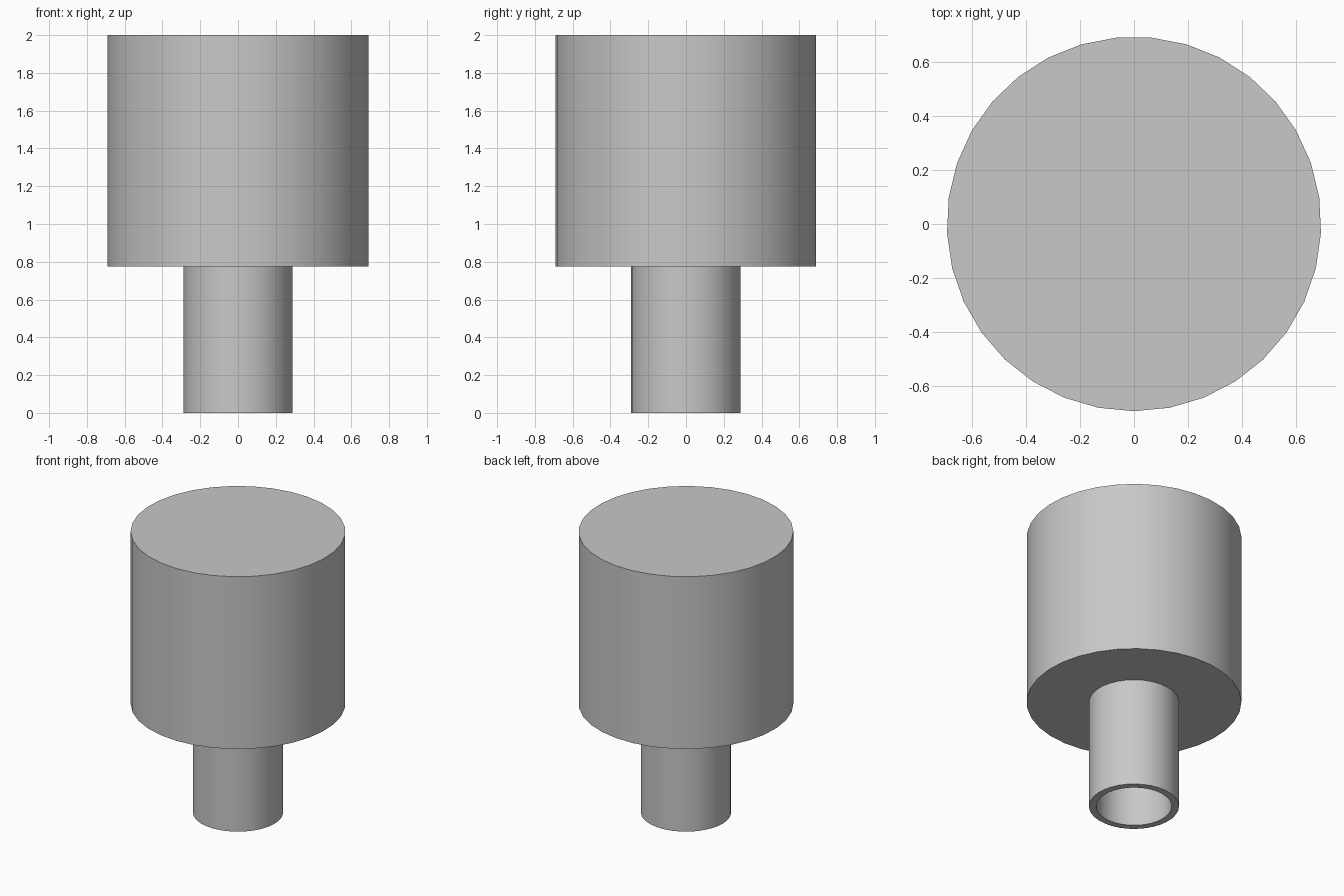
import bpy
import bmesh
import math
from mathutils import Matrix

SIDES = 33
HEAD_R, HEAD_Z, TOP_Z = 0.692, 0.775, 2.0
STEM_R, BORE_R = 0.29, 0.243

cube = bpy.data.objects.get("Cube")
if cube:
    bpy.data.objects.remove(cube, do_unlink=True)

grey = bpy.data.materials.new("light_grey")
grey.use_nodes = True
colour = (0.58, 0.58, 0.58, 1)
grey.diffuse_color = colour
grey.node_tree.nodes["Principled BSDF"].inputs["Base Color"].default_value = colour


def ring(bm, radius, z):
    """Ring of vertices with one corner pointing to the front."""
    step = math.tau / SIDES
    return [bm.verts.new((radius * math.sin(i * step),
                          -radius * math.cos(i * step), z)) for i in range(SIDES)]


def lathe(name, profile):
    """Turn a (radius, z) profile into a solid, capping both ends."""
    bm = bmesh.new()
    rings = [ring(bm, r, z) for r, z in profile]
    for a, b in zip(rings, rings[1:]):
        for i in range(SIDES):
            j = (i + 1) % SIDES
            bm.faces.new((a[i], a[j], b[j], b[i]))
    bm.faces.new(rings[0])
    bm.faces.new(rings[-1])
    bmesh.ops.recalc_face_normals(bm, faces=bm.faces)
    mesh = bpy.data.meshes.new(name)
    bm.to_mesh(mesh)
    bm.free()
    mesh.materials.append(grey)
    obj = bpy.data.objects.new(name, mesh)
    bpy.context.collection.objects.link(obj)
    bpy.ops.object.select_all(action="DESELECT")
    obj.select_set(True)
    bpy.context.view_layer.objects.active = obj
    bpy.ops.object.shade_smooth_by_angle(angle=math.radians(30))
    return obj


# One turned body: bore ceiling, bore wall, stem rim, stem, shoulder, head
lathe("knob_with_hollow_stem", [
    (BORE_R, HEAD_Z), (BORE_R, 0), (STEM_R, 0), (STEM_R, HEAD_Z),
    (HEAD_R, HEAD_Z), (HEAD_R, TOP_Z)])
